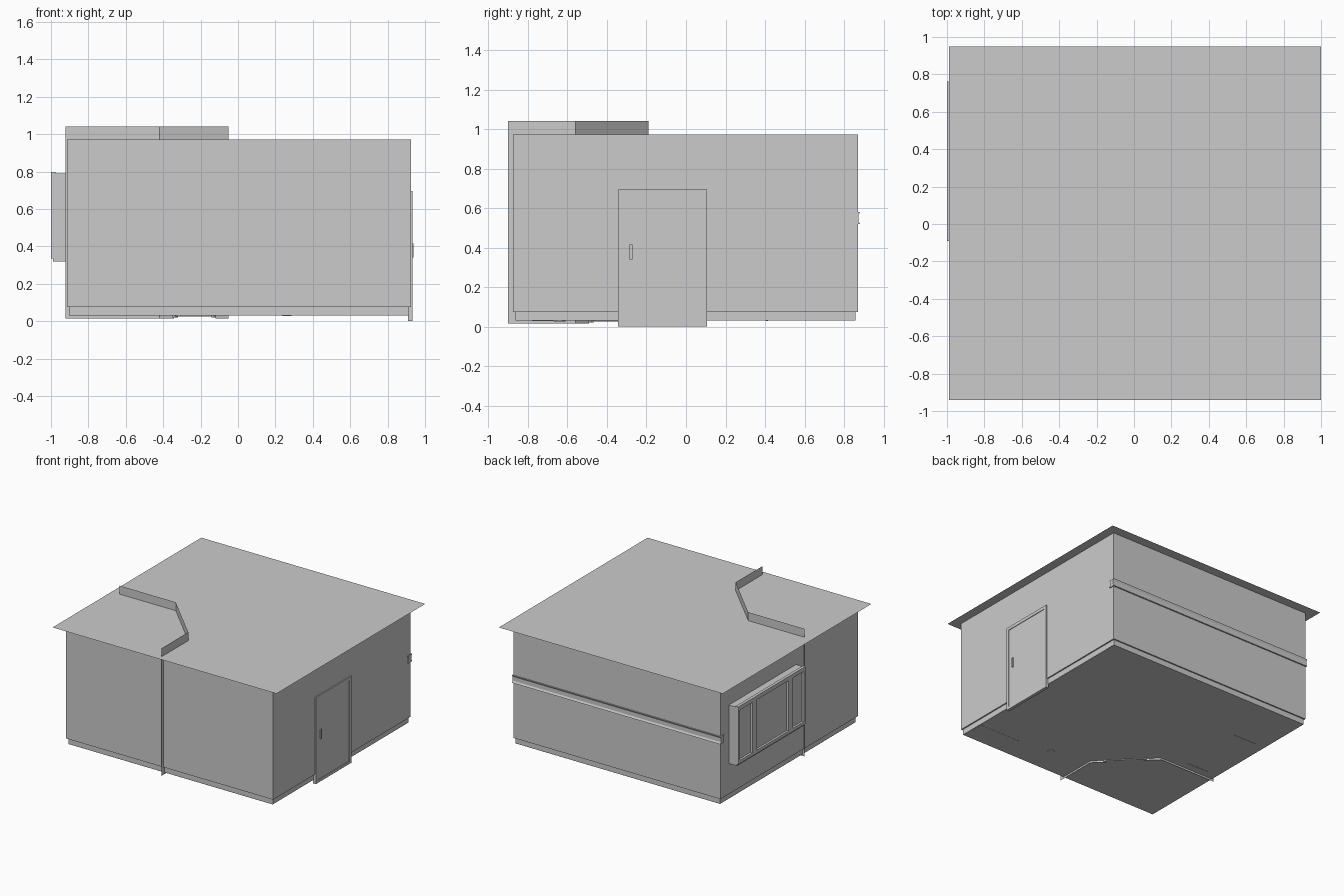
import bpy, bmesh, math
from mathutils import Vector

if "Cube" in bpy.data.objects:
    bpy.data.objects.remove(bpy.data.objects["Cube"])


def mesh_object(name, verts, faces):
    me = bpy.data.meshes.new(name)
    me.from_pydata(verts, [], faces)
    ob = bpy.data.objects.new(name, me)
    bpy.context.collection.objects.link(ob)
    return ob


def box(name, x0, x1, y0, y1, z0, z1):
    bm = bmesh.new()
    bmesh.ops.create_cube(bm, size=1)
    for v in bm.verts:
        v.co = ((x0, x1)[v.co.x > 0], (y0, y1)[v.co.y > 0], (z0, z1)[v.co.z > 0])
    me = bpy.data.meshes.new(name)
    bm.to_mesh(me)
    bm.free()
    ob = bpy.data.objects.new(name, me)
    bpy.context.collection.objects.link(ob)
    return ob


def ring(name, rects):
    """Sheet through a stack of rectangles (x0, x1, y0, y1, z)."""
    verts, faces = [], []
    for x0, x1, y0, y1, z in rects:
        verts += [(x0, y0, z), (x1, y0, z), (x1, y1, z), (x0, y1, z)]
    for k in range(len(rects) - 1):
        for i in range(4):
            j = (i + 1) % 4
            faces.append((4*k + i, 4*k + j, 4*k + 4 + j, 4*k + 4 + i))
    return mesh_object(name, verts, faces)


def sheet(name, x0, x1, y0, y1, z):
    return mesh_object(name, [(x0, y0, z), (x1, y0, z), (x1, y1, z), (x0, y1, z)],
                       [(0, 1, 2, 3)])


X0, X1, Y0, Y1 = -0.915, 0.925, -0.875, 0.87
H = 0.972

# Ceiling and floor sheets
sheet("ceiling", -0.99, 1.0, -0.94, 0.948, H)
sheet("floor", X0 + .01, X1 - .012, Y0 + .01, Y1 - .01, 0.03)

# Walls, single sheets facing the room; the left one has a window opening
WY0, WY1, WZ0, WZ1 = -0.09, 0.762, 0.32, 0.79
ZB = 0.075
mesh_object("walls",
            [(X0, Y0, ZB), (X1, Y0, ZB), (X1, Y1, ZB), (X0, Y1, ZB),
             (X0, Y0, H), (X1, Y0, H), (X1, Y1, H), (X0, Y1, H),
             (X0, WY0, WZ0), (X0, WY1, WZ0), (X0, WY1, WZ1), (X0, WY0, WZ1)],
            [(0, 4, 5, 1), (1, 5, 6, 2), (2, 6, 7, 3),
             (0, 3, 9, 8), (3, 7, 10, 9), (7, 4, 11, 10), (4, 0, 8, 11)])

# Baseboard set in under the walls
d = 0.011
inner = (X0 + d, X1 - d, Y0 + d, Y1 - d)
ring("baseboard", [(*inner, 0.03), (*inner, ZB), (X0, X1, Y0, Y1, ZB)])

# Wall rail along the back, with a shallow waisted profile
prof = [(.83, .52), (.88, .52), (.872, .535), (.872, .565), (.88, .58),
        (.83, .58), (.836, .565), (.836, .535)]
n = len(prof)
mesh_object("back_rail", [(x, y, z) for x in (-0.922, 0.932) for y, z in prof],
            [(i, i + n, (i + 1) % n + n, (i + 1) % n) for i in range(n)]
            + [tuple(range(n)), tuple(reversed(range(n, 2*n)))])

# Corner partition: straight, diagonal with a doorway notch, straight
a, b = Vector((-0.42, -0.19)), Vector((-0.05, -0.56))
p, q = a.lerp(b, 0.21), a.lerp(b, 0.81)
path = [Vector((-0.922, -0.19)), a, p, q, b, Vector((-0.05, -0.90))]
verts, faces = [], []
for k in range(5):
    s, t = path[k], path[k + 1]
    low = 0.69 if k == 2 else 0.015
    m = len(verts)
    verts += [(*s, low), (*t, low), (*t, 1.04), (*s, 1.04)]
    faces.append((m, m + 1, m + 2, m + 3))
mesh_object("partition", verts, faces)


def placed_box(name, length0, length1, half, z0, z1):
    """Box running along the diagonal doorway."""
    ob = box(name, length0, length1, -half, half, z0, z1)
    ob.location = (*p, 0)
    ob.rotation_euler.z = math.radians(-45)
    return ob


L = (q - p).length
placed_box("inner_door", 0.02, L - 0.02, 0.006, 0.025, 0.67)
for nm, u0, u1, z0 in (("left", 0, .02, .02), ("right", L - .02, L, .02), ("top", .02, L - .02, .67)):
    placed_box("inner_door_frame_" + nm, u0, u1, 0.012, z0, 0.69)

# Entrance door with frame and handle on the right wall
DY0, DY1, DZ = -0.345, 0.107, 0.695
box("door_leaf", 0.912, 0.929, DY0 + .025, DY1 - .025, 0.022, DZ - .025)
for nm, y0, y1, z0, z1 in (("left", DY0, DY0 + .025, 0, DZ),
                           ("right", DY1 - .025, DY1, 0, DZ),
                           ("top", DY0 + .025, DY1 - .025, DZ - .025, DZ),
                           ("sill", DY0 + .025, DY1 - .025, 0, .022)):
    box("door_frame_" + nm, 0.91, 0.934, y0, y1, z0, z1)
box("door_handle", 0.925, 0.937, -0.285, -0.27, 0.34, 0.415)

# Bay window: open surround, frame bars and glass
XO = -0.985
mesh_object("window_surround",
            [(x, y, z) for x in (X0, XO)
             for y, z in ((WY0, WZ0), (WY1, WZ0), (WY1, WZ1), (WY0, WZ1))],
            [(i, (i + 1) % 4, (i + 1) % 4 + 4, i + 4) for i in range(4)])
for nm, y0, y1 in (("jamb_a", WY0, WY0 + .02), ("mullion_a", .07, .125),
                   ("mullion_b", .525, .585), ("jamb_b", WY1 - .02, WY1)):
    box("window_" + nm, -1.0, XO + .01, y0, y1, 0.335, 0.797)
for nm, z0, z1 in (("bottom", .335, .36), ("top", .765, .797)):
    box("window_rail_" + nm, -0.999, XO + .01, WY0 + .002, WY1 - .002, z0, z1)
box("window_sill", -0.988, X0, WY0, WY1, WZ0, 0.337)
box("window_glass", XO + .003, XO + .008, WY0 + .01, WY1 - .01, .34, .785)

# Furniture feet that show through the floor
box("cabinet_base", 0.53, 0.90, -0.78, -0.67, 0.029, 0.06)
for y in (0.41, -0.13):
    box("bench_foot", -0.82, -0.62, y - .006, y + .006, 0.028, 0.05)
bpy.ops.mesh.primitive_cylinder_add(vertices=6, radius=0.03, depth=0.03, location=(0.26, -0.64, 0.042))
bpy.context.object.name = "stool_foot"
